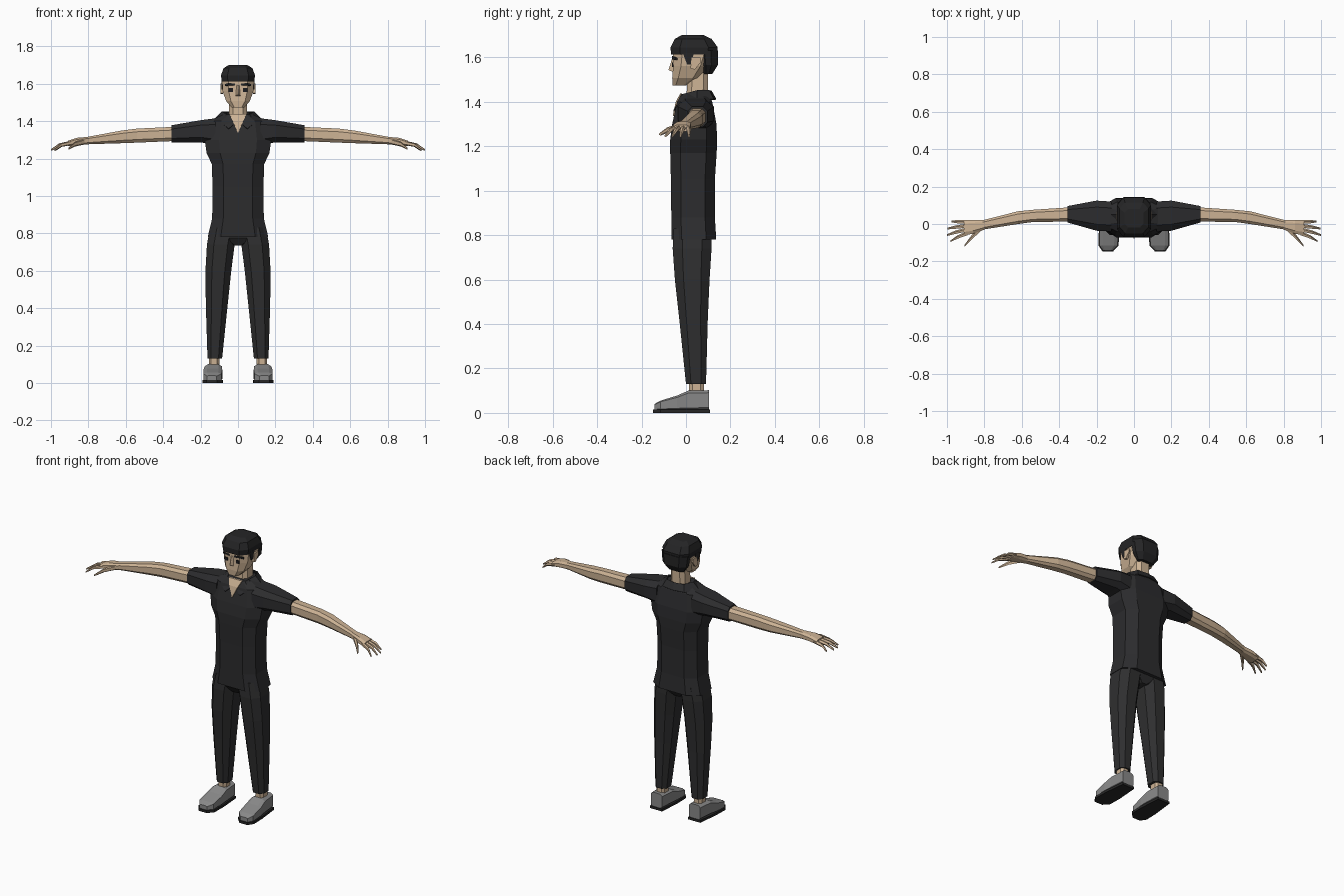
import bpy, bmesh, math
from mathutils import Vector


def mat(name, r, g, b):
    m = bpy.data.materials.new(name)
    m.diffuse_color = (r, g, b, 1)
    return m


SHIRT = mat("shirt black", 0.025, 0.025, 0.027)
TROUSER = mat("trouser charcoal", 0.028, 0.028, 0.029)
HAIR = mat("hair black", 0.018, 0.018, 0.019)
SKIN = mat("skin tan", 0.61, 0.45, 0.30)
SHOE = mat("shoe grey", 0.25, 0.25, 0.25)
SOLE = mat("sole dark", 0.02, 0.02, 0.02)
EYE = mat("eye dark", 0.012, 0.012, 0.014)


def finish(name, bm, material, mirror):
    bmesh.ops.recalc_face_normals(bm, faces=bm.faces)
    me = bpy.data.meshes.new(name)
    bm.to_mesh(me)
    bm.free()
    me.materials.append(material)
    ob = bpy.data.objects.new(name, me)
    bpy.context.collection.objects.link(ob)
    if mirror:
        ob.modifiers.new("mirror", "MIRROR").use_mirror_merge = False
    return ob


def skin_rings(name, rings, material, mirror):
    """Join rings of points into a capped tube."""
    bm = bmesh.new()
    vs = [[bm.verts.new(p) for p in r] for r in rings]
    n = len(rings[0])
    for a, b in zip(vs, vs[1:]):
        for i in range(n):
            j = (i + 1) % n
            bm.faces.new((a[i], a[j], b[j], b[i]))
    bm.faces.new(vs[0])
    bm.faces.new(vs[-1])
    return finish(name, bm, material, mirror)


def loft(name, axis, rows, material, mirror=False, fu=0.57, fv=0.55):
    """Eight-sided sections; each row is (position, u0, u1, v0, v1)."""
    shape = [(fu, -1), (1, -fv), (1, fv), (fu, 1), (-fu, 1), (-1, fv), (-1, -fv), (-fu, -1)]
    order = {"x": lambda t, u, v: (t, u, v), "y": lambda t, u, v: (u, t, v),
             "z": lambda t, u, v: (u, v, t)}[axis]
    rings = [[order(t, (u0 + u1) / 2 + a * (u1 - u0) / 2, (v0 + v1) / 2 + b * (v1 - v0) / 2)
              for a, b in shape] for t, u0, u1, v0, v1 in rows]
    return skin_rings(name, rings, material, mirror)


def hull(name, pts, material, mirror=False):
    bm = bmesh.new()
    for p in pts:
        bm.verts.new(p)
    bmesh.ops.convex_hull(bm, input=bm.verts)
    return finish(name, bm, material, mirror)


def slab(name, outline, depth, material, mirror=False):
    """Thin plate from an outline, thickened along y."""
    return hull(name, [(x, y + d, z) for x, y, z in outline for d in (0, depth)], material, mirror)


def sym(rows):
    return [(z, -w, w, y0, y1) for z, w, y0, y1 in rows]


# Shoes, soles, ankles
loft("shoe", "y", [(-0.142, 0.115, 0.165, 0.012, 0.04), (-0.115, 0.088, 0.185, 0.012, 0.055),
                   (-0.04, 0.084, 0.185, 0.012, 0.078), (0.01, 0.086, 0.178, 0.012, 0.1),
                   (0.103, 0.092, 0.17, 0.012, 0.102)], SHOE, True, 0.62, 0.75)
slab("sole", [(0.113, -0.148, 0), (0.168, -0.148, 0), (0.19, -0.115, 0), (0.188, -0.03, 0),
              (0.173, 0.106, 0), (0.09, 0.106, 0), (0.08, -0.03, 0), (0.082, -0.115, 0),
              (0.113, -0.148, 0.015), (0.168, -0.148, 0.015), (0.19, -0.115, 0.015),
              (0.188, -0.03, 0.015), (0.173, 0.106, 0.015), (0.09, 0.106, 0.015),
              (0.08, -0.03, 0.015), (0.082, -0.115, 0.015)], 0.001, SOLE, True)
loft("ankle", "z", [(0.08, 0.1, 0.155, 0.015, 0.082), (0.16, 0.1, 0.155, 0.012, 0.08)], SKIN, True)

# Trousers
loft("trouser_leg", "z", [(0.13, 0.085, 0.163, 0.0, 0.09), (0.42, 0.055, 0.172, -0.03, 0.098),
                          (0.6, 0.036, 0.174, -0.05, 0.106), (0.74, 0.018, 0.166, -0.06, 0.115),
                          (0.83, 0.0, 0.15, -0.055, 0.115)], TROUSER, True, 0.5, 0.5)
loft("trouser_seat", "z", sym([(0.735, 0.03, -0.03, 0.09), (0.775, 0.11, -0.058, 0.115),
                               (0.84, 0.13, -0.055, 0.115)]), TROUSER)

# Shirt body and sleeves
loft("shirt_body", "z", sym([(0.78, 0.162, -0.066, 0.136), (0.88, 0.138, -0.066, 0.13),
                             (1.05, 0.136, -0.068, 0.13), (1.17, 0.14, -0.071, 0.138),
                             (1.23, 0.168, -0.071, 0.14), (1.3, 0.178, -0.062, 0.137),
                             (1.4, 0.16, -0.04, 0.118), (1.435, 0.08, -0.02, 0.105)]), SHIRT)
loft("sleeve", "x", [(0.12, -0.04, 0.12, 1.27, 1.415), (0.2, -0.036, 0.125, 1.287, 1.405),
                     (0.355, 0.008, 0.096, 1.287, 1.378)], SHIRT, True)

# Open neckline and folded collar
slab("neckline", [(0, -0.06, 1.335), (0.028, -0.046, 1.4), (-0.028, -0.046, 1.4),
                  (0.045, -0.026, 1.437), (-0.045, -0.026, 1.437)], 0.008, SKIN)
upper = [(0, 0.115, 1.45), (0.06, 0.105, 1.452), (0.085, 0.05, 1.452), (0.06, -0.015, 1.435),
         (0.026, -0.047, 1.38)]
lower = [(0, 0.137, 1.412), (0.075, 0.125, 1.412), (0.13, 0.05, 1.41), (0.095, -0.035, 1.395),
         (0.05, -0.058, 1.36)]
bm = bmesh.new()
up, lo = [[bm.verts.new(p) for p in row] for row in (upper, lower)]
for i in range(4):
    bm.faces.new((up[i], up[i + 1], lo[i + 1], lo[i]))
collar = finish("collar", bm, SHIRT, True)
collar.modifiers.new("thickness", "SOLIDIFY").thickness = 0.006

# Arms, hands, fingers
loft("arm", "x", [(0.33, 0.013, 0.09, 1.294, 1.37), (0.54, 0.011, 0.076, 1.285, 1.36),
                  (0.62, 0.0, 0.068, 1.282, 1.35), (0.81, -0.03, 0.02, 1.276, 1.315)], SKIN, True)
loft("hand", "x", [(0.8, -0.03, 0.021, 1.276, 1.316), (0.86, -0.052, 0.022, 1.272, 1.311),
                   (0.91, -0.06, 0.019, 1.266, 1.295)], SKIN, True)


def finger(name, pts, radii):
    rings = [[(x, y + r * math.cos(math.tau * k / 5), z + r * math.sin(math.tau * k / 5))
              for k in range(5)] for (x, y, z), r in zip(pts, radii)]
    skin_rings(name, rings, SKIN, True)


for name, y0, tx, ty in (("little_finger", 0.01, 0.975, 0.013), ("ring_finger", -0.01, 0.998, -0.025),
                         ("middle_finger", -0.03, 1.0, -0.06), ("index_finger", -0.05, 0.98, -0.092)):
    finger(name, [(0.89, y0, 1.284), ((0.89 + tx) / 2 + 0.01, (y0 + ty) / 2, 1.272), (tx, ty, 1.246)],
           (0.012, 0.01, 0.005))
finger("thumb", [(0.82, -0.025, 1.29), (0.87, -0.075, 1.277), (0.905, -0.116, 1.254)],
       (0.016, 0.013, 0.006))

# Neck, head, nose, ears
loft("neck", "z", sym([(1.39, 0.05, 0.0, 0.1), (1.53, 0.046, 0.008, 0.1)]), SKIN)
loft("head", "z", sym([(1.473, 0.034, -0.06, 0.0), (1.508, 0.064, -0.062, 0.06),
                       (1.56, 0.082, -0.058, 0.1), (1.61, 0.085, -0.058, 0.12),
                       (1.66, 0.08, -0.05, 0.12)]), SKIN, False, 0.6, 0.55)
hull("nose", [(0, -0.079, 1.543), (0.015, -0.056, 1.533), (-0.015, -0.056, 1.533),
              (0.007, -0.057, 1.592), (-0.007, -0.057, 1.592), (0, -0.064, 1.59)], SKIN)
hull("ear", [(x, y, z) for x, w in ((0.08, 0), (0.094, 0.006))
             for y, z in ((0.02, 1.55), (0.04, 1.545), (0.062 + w, 1.58), (0.06 + w, 1.6), (0.025, 1.6))],
     SKIN, True)

# Eyes and brows
slab("eye", [(x, -0.062, z) for x in (0.028, 0.05) for z in (1.557, 1.577)], 0.007, EYE, True)
slab("brow", [(0.017, -0.063, 1.591), (0.017, -0.063, 1.6), (0.05, -0.063, 1.595),
              (0.05, -0.063, 1.605), (0.07, -0.047, 1.587), (0.07, -0.047, 1.597)], 0.008, HAIR, True)

# Hair cap, back of the hair, sideburns
loft("hair_cap", "z", sym([(1.612, 0.087, -0.067, 0.14), (1.645, 0.091, -0.07, 0.143),
                           (1.683, 0.077, -0.05, 0.115), (1.7, 0.05, -0.02, 0.08)]), HAIR, False, 0.62, 0.6)
loft("hair_back", "z", sym([(1.525, 0.055, 0.075, 0.118), (1.565, 0.082, 0.06, 0.143),
                            (1.63, 0.089, 0.05, 0.145)]), HAIR, False, 0.6, 0.3)
hull("sideburn", [(x, y, z) for x in (0.07, 0.089)
                  for y, z in ((-0.015, 1.62), (0.005, 1.568), (0.024, 1.568), (0.035, 1.62))], HAIR, True)
